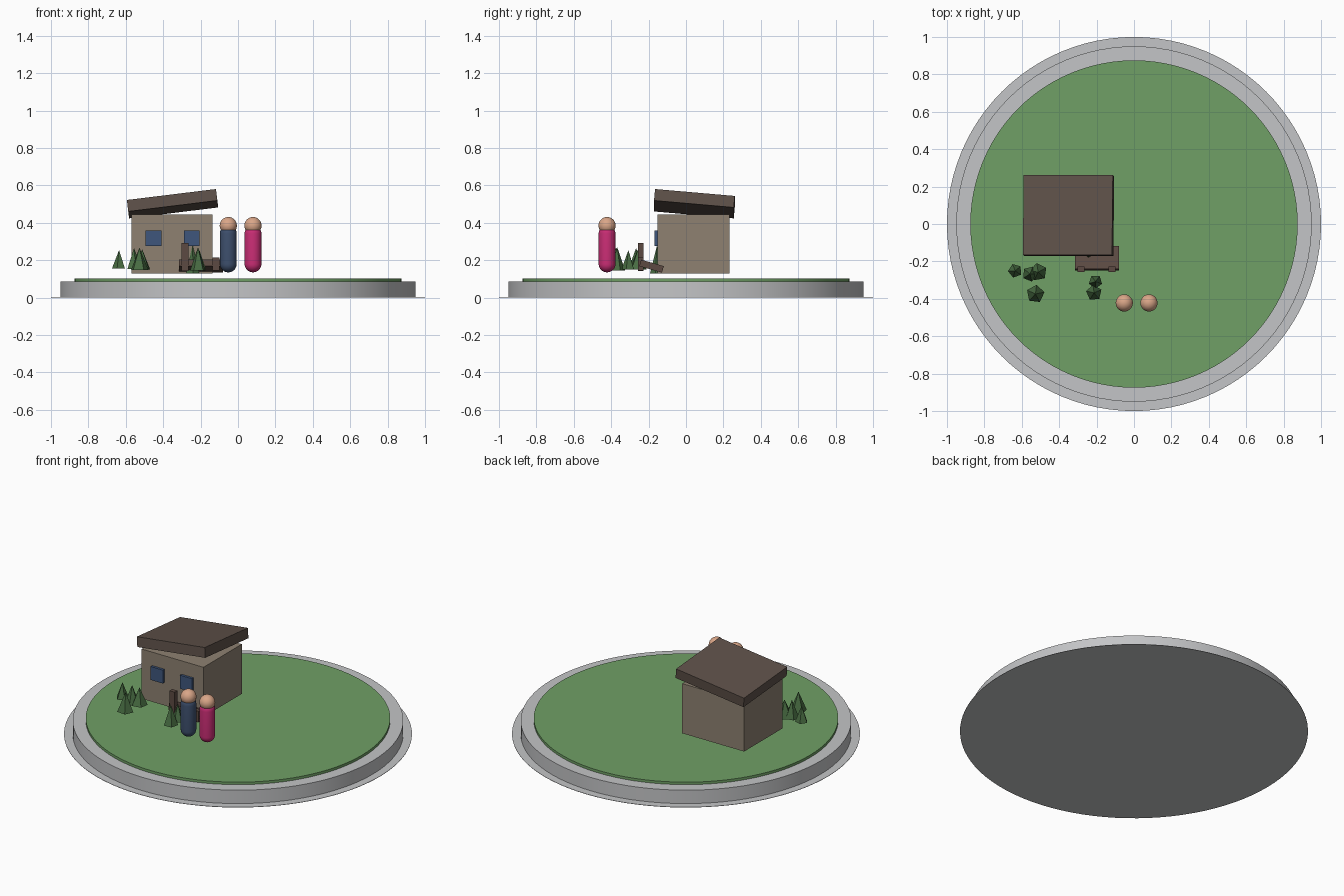
import bpy, math

if "Cube" in bpy.data.objects:
    bpy.data.objects.remove(bpy.data.objects["Cube"])


def mat(name, r, g, b):
    m = bpy.data.materials.new(name)
    lin = [((c / 255 + 0.055) / 1.055) ** 2.4 for c in (r, g, b)]
    m.diffuse_color = (*lin, 1)
    m.use_nodes = True
    m.node_tree.nodes["Principled BSDF"].inputs["Base Color"].default_value = m.diffuse_color
    return m


STONE = mat("pale grey", 196, 197, 199)
GRASS = mat("grass green", 112, 160, 102)
WALL = mat("tan wall", 142, 129, 113)
ROOF = mat("dark brown", 94, 81, 73)
GLASS = mat("window blue", 62, 86, 124)
WOOD = mat("wood brown", 92, 74, 66)
LEAF = mat("tree green", 72, 108, 66)
SKIN = mat("skin", 218, 166, 136)
NAVY = mat("navy cloth", 62, 80, 110)
PINK = mat("pink cloth", 204, 46, 118)


def finish(name, m, smooth=False):
    o = bpy.context.object
    o.name = name
    o.data.materials.append(m)
    if smooth:
        bpy.ops.object.shade_smooth_by_angle(angle=math.radians(35))
    return o


def box(name, m, loc, size, rot=(0, 0, 0)):
    bpy.ops.mesh.primitive_cube_add(size=1, location=loc,
                                    rotation=[math.radians(a) for a in rot])
    o = finish(name, m)
    o.scale = size
    return o


def disc(name, m, r, z0, z1):
    bpy.ops.mesh.primitive_cylinder_add(vertices=96, radius=r, depth=z1 - z0,
                                        location=(0, 0, (z0 + z1) / 2))
    return finish(name, m, True)


def lathe(name, m, loc, profile, n=32):
    """Revolve (radius, z) points around z; the ends lie on the axis."""
    verts, faces = [], []
    for r, z in profile[1:-1]:
        verts += [(r * math.cos(2 * math.pi * i / n), r * math.sin(2 * math.pi * i / n), z)
                  for i in range(n)]
    rings = len(profile) - 2
    verts += [(0, 0, profile[0][1]), (0, 0, profile[-1][1])]
    bottom, top = rings * n, rings * n + 1
    for i in range(n):
        j = (i + 1) % n
        faces.append((bottom, j, i))
        faces.append((top, (rings - 1) * n + i, (rings - 1) * n + j))
        for k in range(rings - 1):
            faces.append((k * n + i, k * n + j, (k + 1) * n + j, (k + 1) * n + i))
    me = bpy.data.meshes.new(name)
    me.from_pydata(verts, [], faces)
    o = bpy.data.objects.new(name, me)
    o.location = loc
    bpy.context.collection.objects.link(o)
    me.materials.append(m)
    me.shade_smooth()
    return o


# Round base: thin foot plate, stone drum and lawn
disc("foot_plate", STONE, 1.0, 0.0, 0.002)
disc("stone_base", STONE, 0.95, 0.001, 0.087)
disc("lawn", GRASS, 0.875, 0.086, 0.103)

# House with a slanted roof slab and two windows
box("house_walls", WALL, (-0.353, 0.04, 0.2875), (0.434, 0.384, 0.315))
box("roof", ROOF, (-0.35, 0.045, 0.502), (0.48, 0.428, 0.062), (-5, -7, 0))
for side, x in (("left", -0.4525), ("right", -0.2475)):
    box(f"{side}_window", GLASS, (x, -0.158, 0.3175), (0.085, 0.02, 0.085))

# Tilted porch step with posts
box("porch_step", WOOD, (-0.198, -0.184, 0.168), (0.234, 0.126, 0.036), (-16, 0, 0))
box("tall_post", WOOD, (-0.283, -0.242, 0.217), (0.036, 0.028, 0.15))
box("short_post", WOOD, (-0.117, -0.242, 0.18), (0.036, 0.028, 0.07))

# Five-sided trees: x, y, radius, bottom, top, turn
for i, (x, y, r, z0, z1, turn) in enumerate([
        (-0.636, -0.250, 0.038, 0.155, 0.254, 20),
        (-0.556, -0.267, 0.042, 0.152, 0.265, 50),
        (-0.512, -0.257, 0.048, 0.150, 0.258, 10),
        (-0.527, -0.374, 0.049, 0.148, 0.268, 65),
        (-0.206, -0.308, 0.037, 0.150, 0.254, 35),
        (-0.214, -0.368, 0.043, 0.145, 0.270, 5),
        (-0.243, -0.155, 0.038, 0.128, 0.280, 40)]):
    bpy.ops.mesh.primitive_cone_add(vertices=5, radius1=r, radius2=0, depth=z1 - z0,
                                    location=(x, y, (z0 + z1) / 2),
                                    rotation=(0, 0, math.radians(turn)))
    finish(f"tree_{i + 1}", LEAF)

# Two standing figures: capsule body and round head
R = 0.045
arc = [math.radians(a) for a in range(-90, 1, 10)]
lower = [(R * math.cos(a), 0.18 + R * math.sin(a)) for a in arc]
upper = [(R * math.cos(a), 0.342 - R * math.sin(a)) for a in reversed(arc)]
for who, x, cloth in (("left", -0.052, NAVY), ("right", 0.08, PINK)):
    lathe(f"{who}_figure_body", cloth, (x, -0.422, 0), lower + upper)
    bpy.ops.mesh.primitive_uv_sphere_add(segments=32, ring_count=16, radius=0.046,
                                         location=(x, -0.422, 0.385))
    finish(f"{who}_figure_head", SKIN, True)
